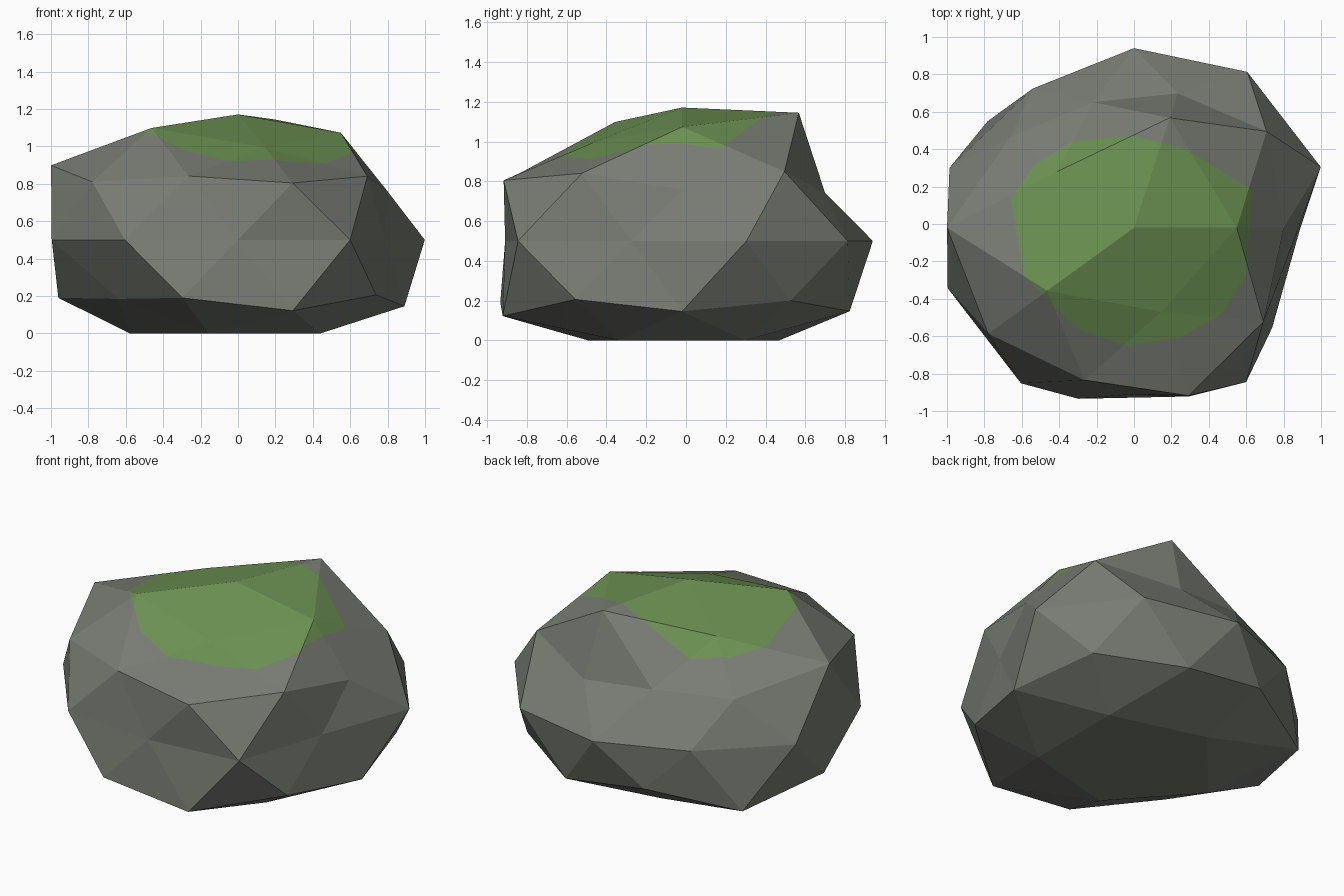
import bpy, bmesh, math
from mathutils import Vector

if "Cube" in bpy.data.objects:
    bpy.data.objects.remove(bpy.data.objects["Cube"])


def material(name, rgb):
    m = bpy.data.materials.new(name)
    m.diffuse_color = (*rgb, 1)
    m.use_nodes = True
    m.node_tree.nodes["Principled BSDF"].inputs["Base Color"].default_value = m.diffuse_color
    return m


# Radial stretch of each boulder point: rings from top to bottom,
# each ring counter-clockwise starting at +x
STRETCH = [
    1.04,
    1.045, 1.175, 0.97, 1.09, 0.90,
    1.03, 0.83, 1.175, 1.007, 1.005,
    0.895, 0.845, 0.917, 1.077, 1.055,
    1.05, 1.03, 0.96, 0.92, 1.037, 1.047, 1.028, 0.89, 1.02, 0.826,
    1.04, 0.975, 1.074, 1.075, 1.02,
    1.046, 1.043, 1.138, 0.93, 1.115,
    1.035, 0.98, 1.10, 0.95, 1.035,
    1.0,
]

# Moss outline seen from above, convex and counter-clockwise
MOSS = [(-0.66, 0.14), (-0.59, -0.27), (-0.44, -0.43), (-0.30, -0.56),
        (-0.05, -0.65), (0.24, -0.61), (0.47, -0.48), (0.60, -0.27),
        (0.63, 0.18), (0.28, 0.40), (0.0, 0.47), (-0.33, 0.44), (-0.53, 0.32)]

# Boulder: faceted icosphere, squashed, stretched and flattened underneath
bm = bmesh.new()
bmesh.ops.create_icosphere(bm, subdivisions=2, radius=1)


def ring_order(v):
    angle = round(math.degrees(math.atan2(v.co.y, v.co.x))) % 360
    return (-round(v.co.z, 2), angle)


for v, k in zip(sorted(bm.verts, key=ring_order), STRETCH):
    x, y, z = v.co * k
    v.co = (x, y - 0.02, max(0, 0.5 + 0.645 * z))

# Moss patch: cut the outline into the upper facets only
bm.normal_update()
patch = [f for f in bm.faces if f.normal.z > 0.05 and f.calc_center_median().z > 0.6]
for a, b in zip(MOSS, MOSS[1:] + MOSS[:1]):
    p = Vector((*a, 0))
    out = Vector((b[1] - a[1], a[0] - b[0], 0)).normalized()
    geom = set(patch)
    for f in patch:
        geom.update(f.edges)
        geom.update(f.verts)
    res = bmesh.ops.bisect_plane(bm, geom=list(geom), dist=1e-5, plane_co=p, plane_no=out)
    faces = set(f for f in patch if f.is_valid)
    faces.update(g for g in res["geom"] if isinstance(g, bmesh.types.BMFace))
    patch = [f for f in faces if (f.calc_center_median() - p).dot(out) < 0]
for f in patch:
    f.material_index = 1

mesh = bpy.data.meshes.new("boulder")
bm.to_mesh(mesh)
bm.free()
mesh.materials.append(material("grey stone", (0.19, 0.205, 0.175)))
mesh.materials.append(material("green moss", (0.15, 0.285, 0.085)))
boulder = bpy.data.objects.new("boulder", mesh)
bpy.context.collection.objects.link(boulder)
